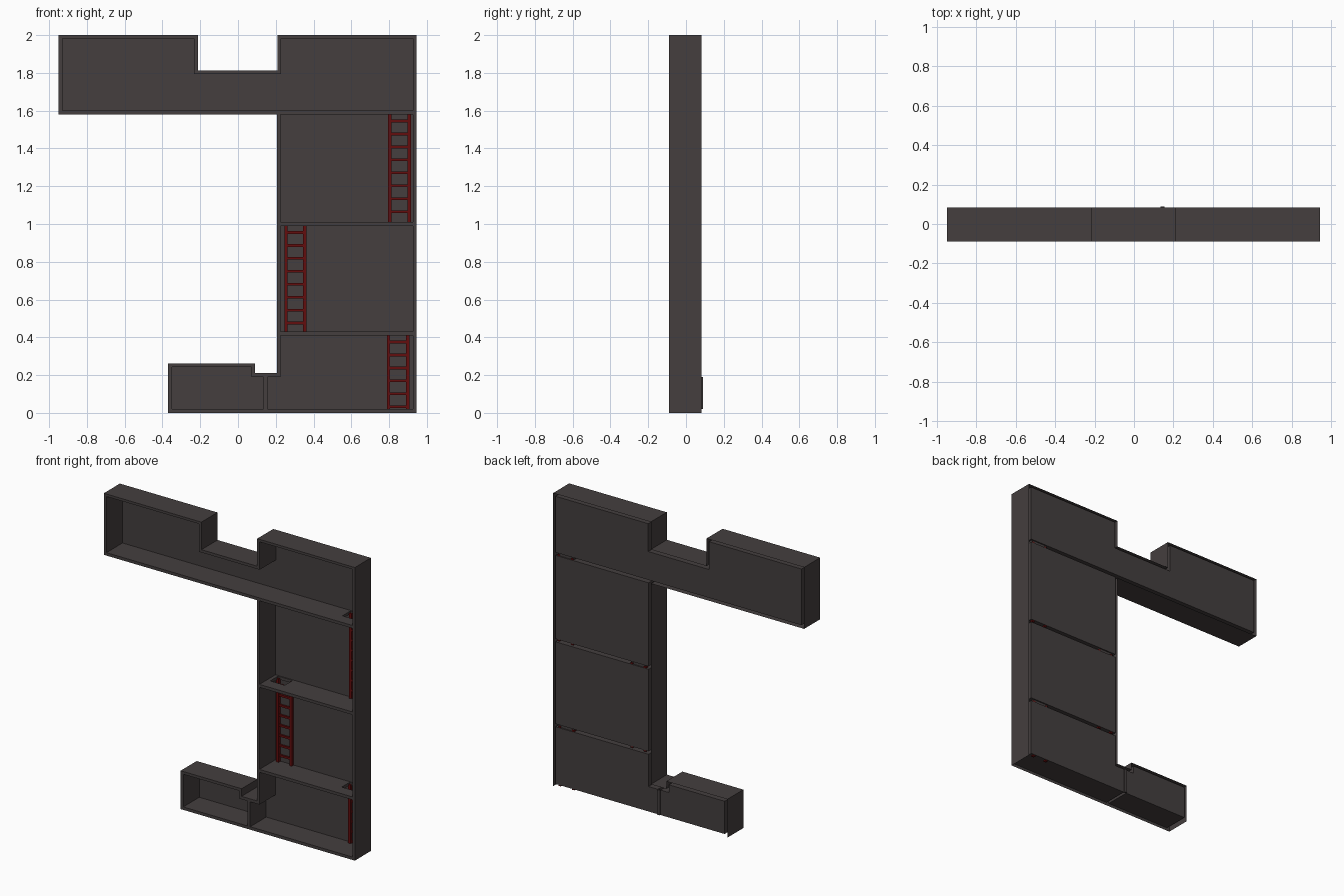
import bpy, bmesh

if "Cube" in bpy.data.objects:
    bpy.data.objects.remove(bpy.data.objects["Cube"])

FRONT, BACK = -0.09, 0.083


def material(name, rgb):
    m = bpy.data.materials.new(name)
    m.diffuse_color = (*rgb, 1)
    m.use_nodes = True
    m.node_tree.nodes["Principled BSDF"].inputs["Base Color"].default_value = m.diffuse_color
    return m


WALL = material("dark_grey", (0.058, 0.049, 0.049))
RED = material("dark_red", (0.125, 0.004, 0.004))


def make_object(name, bm, mat):
    bmesh.ops.remove_doubles(bm, verts=bm.verts, dist=0.0005)
    bmesh.ops.recalc_face_normals(bm, faces=bm.faces)
    me = bpy.data.meshes.new(name)
    bm.to_mesh(me)
    bm.free()
    me.materials.append(mat)
    ob = bpy.data.objects.new(name, me)
    bpy.context.collection.objects.link(ob)
    return ob


def fill(bm, loops, normal):
    """Flat sheet bounded by the first loop, with the others as holes."""
    edges = []
    for loop in loops:
        vs = [bm.verts.new(p) for p in loop]
        edges += [bm.edges.new((vs[i - 1], vs[i])) for i in range(len(vs))]
    bmesh.ops.triangle_fill(bm, edges=edges, use_beauty=True, normal=normal)


def at_y(loop, y):
    return [(x, y, z) for x, z in loop]


def rect(x0, x1, y0, y1, z):
    return [(x0, y0, z), (x1, y0, z), (x1, y1, z), (x0, y1, z)]


# hatches: x range and the ceiling / floor heights they pass through
HATCHES = [(0.795, 0.915, 1.58, 1.60), (0.25, 0.36, 0.99, 1.01), (0.79, 0.905, 0.41, 0.43)]
HY = (-0.01, 0.075)


def sides(bm, loop):
    for (xa, za), (xb, zb) in zip(loop, loop[1:] + loop[:1]):
        if za == zb == 0:
            continue  # underside of the outer shell is open
        hatch = [h for h in HATCHES if za == zb and za in h[2:]
                 and min(xa, xb) < h[0] and max(xa, xb) > h[1]]
        # the arm's outer underside shares a ceiling height but lies left of the hatch
        if hatch:
            h = hatch[0]
            fill(bm, [rect(min(xa, xb), max(xa, xb), FRONT, BACK, za),
                      rect(h[0], h[1], *HY, za)], (0, 0, 1))
        else:
            bm.faces.new([bm.verts.new(p) for p in (
                (xa, FRONT, za), (xb, FRONT, zb), (xb, BACK, zb), (xa, BACK, za))])


OUTER = [(-0.37, 0), (0.945, 0), (0.945, 2), (0.208, 2), (0.208, 1.812), (-0.213, 1.812),
         (-0.213, 2), (-0.95, 2), (-0.95, 1.58), (0.207, 1.58), (0.207, 0.21),
         (0.09, 0.21), (0.09, 0.262), (-0.37, 0.262)]
ROOMS = [
    [(-0.93, 1.6), (0.927, 1.6), (0.927, 1.983), (0.227, 1.983), (0.227, 1.793),
     (-0.232, 1.793), (-0.232, 1.983), (-0.93, 1.983)],
    [(0.225, 1.01), (0.927, 1.01), (0.927, 1.58), (0.225, 1.58)],
    [(0.225, 0.43), (0.927, 0.43), (0.927, 0.99), (0.225, 0.99)],
    [(0.155, 0.02), (0.927, 0.02), (0.927, 0.41), (0.225, 0.41), (0.225, 0.19), (0.155, 0.19)],
    [(-0.35, 0.02), (0.135, 0.02), (0.135, 0.19), (0.072, 0.19), (0.072, 0.243), (-0.35, 0.243)],
]

# shell: outer walls, front rim, room boxes, hatch tunnels; hollow between rooms
bm = bmesh.new()
sides(bm, OUTER)
fill(bm, [at_y(l, FRONT) for l in [OUTER] + ROOMS], (0, -1, 0))
for room in ROOMS:
    sides(bm, room)
    fill(bm, [at_y(room, BACK)], (0, -1, 0))
for x0, x1, z0, z1 in HATCHES:
    lo, hi = rect(x0, x1, *HY, z0), rect(x0, x1, *HY, z1)
    for i in range(4):
        bm.faces.new([bm.verts.new(p) for p in (lo[i - 1], lo[i], hi[i], hi[i - 1])])
make_object("house_shell", bm, WALL)


def box(bm, x0, x1, y0, y1, z0, z1):
    vs = bmesh.ops.create_cube(bm, size=1)["verts"]
    for v in vs:
        v.co = ((x0 + x1) / 2 + v.co.x * (x1 - x0),
                (y0 + y1) / 2 + v.co.y * (y1 - y0),
                (z0 + z1) / 2 + v.co.z * (z1 - z0))


# plate closing the partition at the back
bm = bmesh.new()
box(bm, 0.135, 0.155, 0.081, 0.09, 0.02, 0.19)
make_object("partition_back", bm, WALL)

# ladders against the back wall
for name, x0, x1, z0, z1, rungs in (("upper_ladder", 0.795, 0.915, 1.0, 1.59, 8),
                                    ("middle_ladder", 0.245, 0.363, 0.42, 1.0, 8),
                                    ("lower_ladder", 0.788, 0.908, 0.012, 0.42, 6)):
    bm = bmesh.new()
    for x in (x0, x1 - 0.018):
        box(bm, x, x + 0.018, 0.062, 0.08, z0, z1)
    for i in range(rungs):
        z = z1 - 0.045 - i * 0.0685
        box(bm, x0 + 0.01, x1 - 0.01, 0.065, 0.077, z - 0.007, z + 0.007)
    make_object(name, bm, RED)
